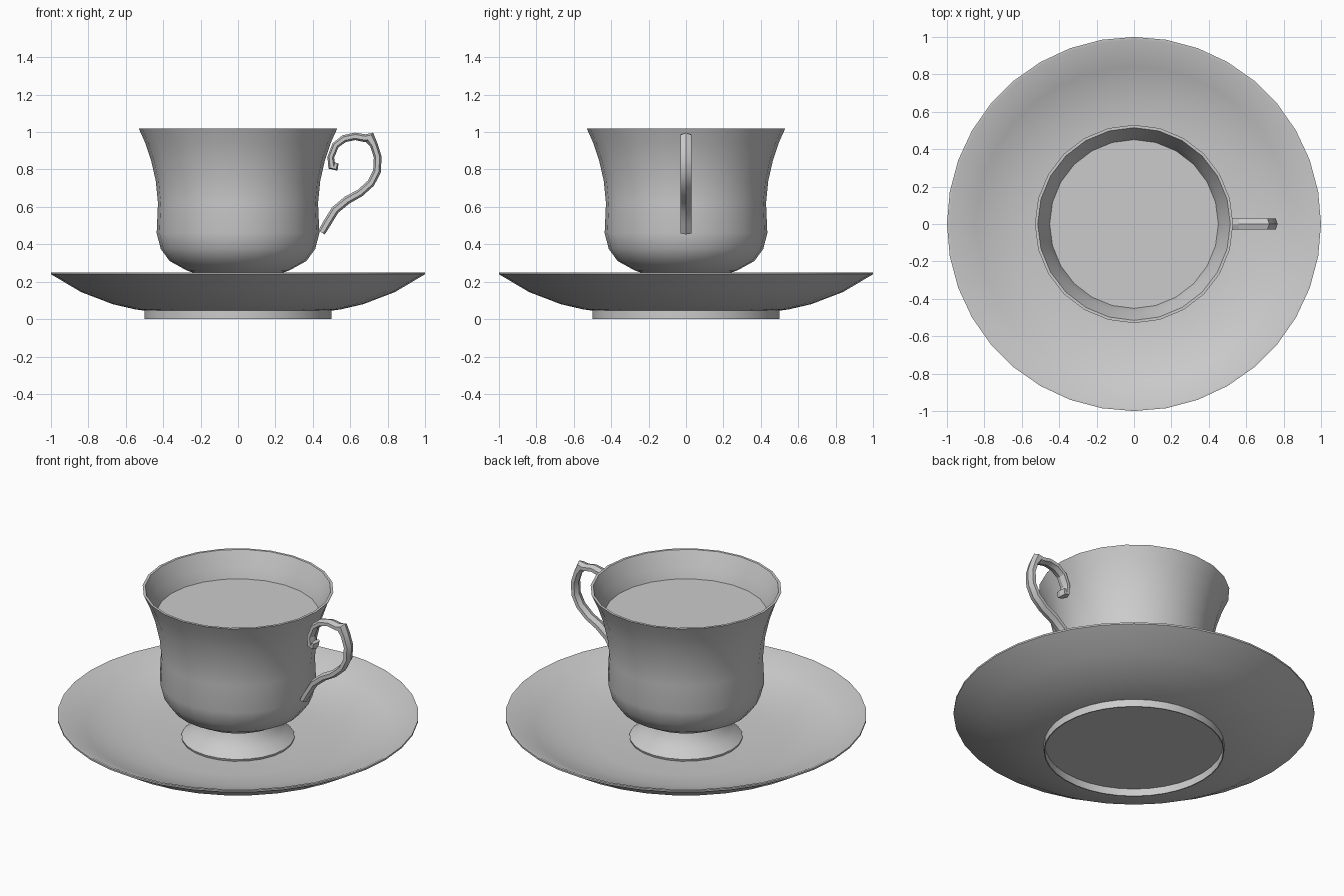
import bpy, bmesh, math
from mathutils import Vector

cube = bpy.data.objects.get("Cube")
if cube:
    bpy.data.objects.remove(cube)

# One plain glaze colour
glaze = bpy.data.materials.new("pale_grey_glaze")
glaze.use_nodes = True
colour = (0.6, 0.6, 0.6, 1)
glaze.diffuse_color = colour
glaze.node_tree.nodes["Principled BSDF"].inputs["Base Color"].default_value = colour


def finish(name, bm, angle):
    bmesh.ops.remove_doubles(bm, verts=bm.verts, dist=1e-5)
    bmesh.ops.recalc_face_normals(bm, faces=bm.faces)
    mesh = bpy.data.meshes.new(name)
    bm.to_mesh(mesh)
    bm.free()
    mesh.materials.append(glaze)
    ob = bpy.data.objects.new(name, mesh)
    bpy.context.collection.objects.link(ob)
    bpy.ops.object.select_all(action='DESELECT')
    ob.select_set(True)
    bpy.context.view_layer.objects.active = ob
    bpy.ops.object.shade_smooth_by_angle(angle=math.radians(angle))
    return ob


def lathe(name, profile, sides, angle=40):
    """Spin a profile of (radius, height) points around z."""
    bm = bmesh.new()
    verts = [bm.verts.new((r, 0, z)) for r, z in profile]
    edges = [bm.edges.new(pair) for pair in zip(verts, verts[1:])]
    bmesh.ops.spin(bm, geom=verts + edges, cent=(0, 0, 0), axis=(0, 0, 1),
                   angle=math.tau, steps=sides, use_merge=True)
    return finish(name, bm, angle)


# Saucer: shallow dish on a thin foot ring with a recessed base
lathe("saucer", [
    (0, 0.045), (0.494, 0.045), (0.494, 0), (0.5, 0), (0.5, 0.045),
    (0.55, 0.052), (0.67, 0.08), (0.84, 0.145), (1, 0.24), (1, 0.25),
    (0.985, 0.25), (0.84, 0.178), (0.67, 0.128), (0.5, 0.108), (0, 0.105)], 36)

# Cup: flared foot, rounded bowl and flaring lip, with the inner wall
lathe("cup", [
    (0, 0.105), (0.31, 0.105), (0.314, 0.12), (0.265, 0.155), (0.225, 0.2),
    (0.21, 0.24), (0.27, 0.258), (0.365, 0.31), (0.413, 0.375), (0.435, 0.46),
    (0.428, 0.62), (0.44, 0.74), (0.465, 0.85), (0.495, 0.94), (0.53, 1.018),
    (0.515, 1.018), (0.475, 0.93), (0.448, 0.86), (0.42, 0.74), (0.408, 0.62),
    (0.41, 0.46), (0.35, 0.34), (0.22, 0.28), (0, 0.27)], 24)

# Drink filling the cup to just below the lip
lathe("drink_surface", [(0, 0.868), (0.451, 0.868)], 24)

# Handle: six-sided section swept along a scrolled path (x, z, thickness)
path = [(0.526, 0.835, 0.012), (0.518, 0.808, 0.02), (0.502, 0.812, 0.02),
        (0.496, 0.866, 0.018), (0.522, 0.93, 0.019), (0.568, 0.965, 0.02),
        (0.626, 0.977, 0.02), (0.68, 0.967, 0.021), (0.703, 0.972, 0.032),
        (0.727, 0.93, 0.021), (0.747, 0.866, 0.021), (0.743, 0.79, 0.021),
        (0.711, 0.727, 0.021), (0.652, 0.674, 0.021), (0.583, 0.636, 0.022),
        (0.519, 0.583, 0.022), (0.476, 0.513, 0.022), (0.447, 0.463, 0.02)]
section = [(1, 0), (0.5, 1), (-0.5, 1), (-1, 0), (-0.5, -1), (0.5, -1)]
centres = [Vector((x, 0, z)) for x, z, _ in path]
bm = bmesh.new()
rings = []
for i, centre in enumerate(centres):
    along = centres[min(i + 1, len(path) - 1)] - centres[max(i - 1, 0)]
    out = Vector((-along.z, 0, along.x)).normalized()
    ring = [bm.verts.new(centre + out * n * path[i][2] + Vector((0, b * 0.03, 0)))
            for n, b in section]
    rings.append(ring)
for a, b in zip(rings, rings[1:]):
    for k in range(6):
        m = (k + 1) % 6
        bm.faces.new((a[k], a[m], b[m], b[k]))
bm.faces.new(rings[0])
bm.faces.new(rings[-1])
finish("handle", bm, 25)
